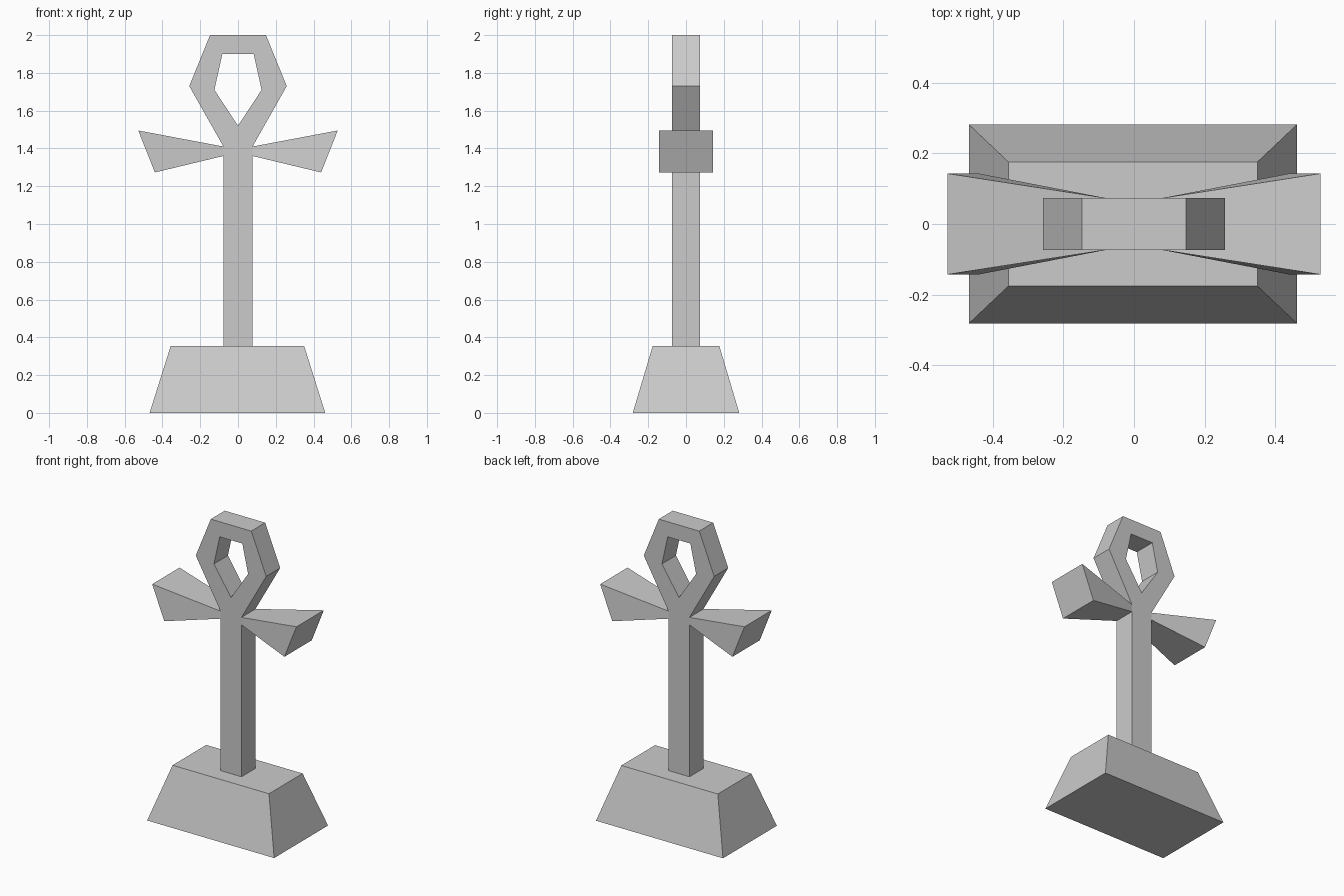
import bpy
import bmesh

old = bpy.data.objects.get("Cube")
if old:
    bpy.data.objects.remove(old, do_unlink=True)

stone = bpy.data.materials.new("plain_grey")
stone.use_nodes = True
GREY = (0.6, 0.6, 0.6, 1)
stone.diffuse_color = GREY
stone.node_tree.nodes["Principled BSDF"].inputs["Base Color"].default_value = GREY


def finish(name, bm):
    bmesh.ops.recalc_face_normals(bm, faces=bm.faces)
    mesh = bpy.data.meshes.new(name)
    bm.to_mesh(mesh)
    bm.free()
    mesh.materials.append(stone)
    obj = bpy.data.objects.new(name, mesh)
    bpy.context.collection.objects.link(obj)
    return obj


# Tapered plinth
bm = bmesh.new()
bmesh.ops.create_cube(bm, size=2)
for v in bm.verts:
    top = v.co.z > 0
    v.co.x *= 0.353 if top else 0.465
    v.co.y *= 0.176 if top else 0.282
    v.co.z = 0.355 if top else 0
plinth = finish("plinth", bm)
plinth.location.x = -0.003

# Looped cross: right half as (outer, inner) outline pairs in x, z
DEPTH = 0.073
rows = [
    ((0.077, 0.355), (0, 0.355)),   # post foot
    ((0.077, 1.36), (0, 1.36)),     # under the arm
    ((0.077, 1.41), (0, 1.52)),     # over the arm, loop bottom
    ((0.258, 1.73), (0.125, 1.71)), # loop side
    ((0.148, 2.0), (0.083, 1.9)),   # loop shoulder
    ((0, 2.0), (0, 1.9)),           # loop crown
]
bm = bmesh.new()
front = [[bm.verts.new((x, -DEPTH, z)) for x, z in row] for row in rows]
back = [[bm.verts.new((x, DEPTH, z)) for x, z in row] for row in rows]
for i in range(len(rows) - 1):
    for side in (front, back):
        bm.faces.new((side[i][0], side[i + 1][0], side[i + 1][1], side[i][1]))
    for edge in (0, 1):
        if edge == 1 and i < 2:
            continue  # centre line of the post stays open for the mirror
        face = bm.faces.new((front[i][edge], front[i + 1][edge],
                             back[i + 1][edge], back[i][edge]))
        if edge == 0 and i == 1:
            arm_root = face
bm.faces.new((front[0][0], front[0][1], back[0][1], back[0][0]))
bmesh.ops.recalc_face_normals(bm, faces=bm.faces)

# Flared arm pulled out of the side of the post
tip = bmesh.ops.extrude_discrete_faces(bm, faces=[arm_root])["faces"][0]
for v in tip.verts:
    upper = v.co.z > 1.38
    v.co.x, v.co.z = (0.528, 1.495) if upper else (0.44, 1.273)
    v.co.y = 0.143 if v.co.y > 0 else -0.143
cross = finish("looped_cross", bm)
mirror = cross.modifiers.new("mirror", 'MIRROR')
mirror.use_clip = True
